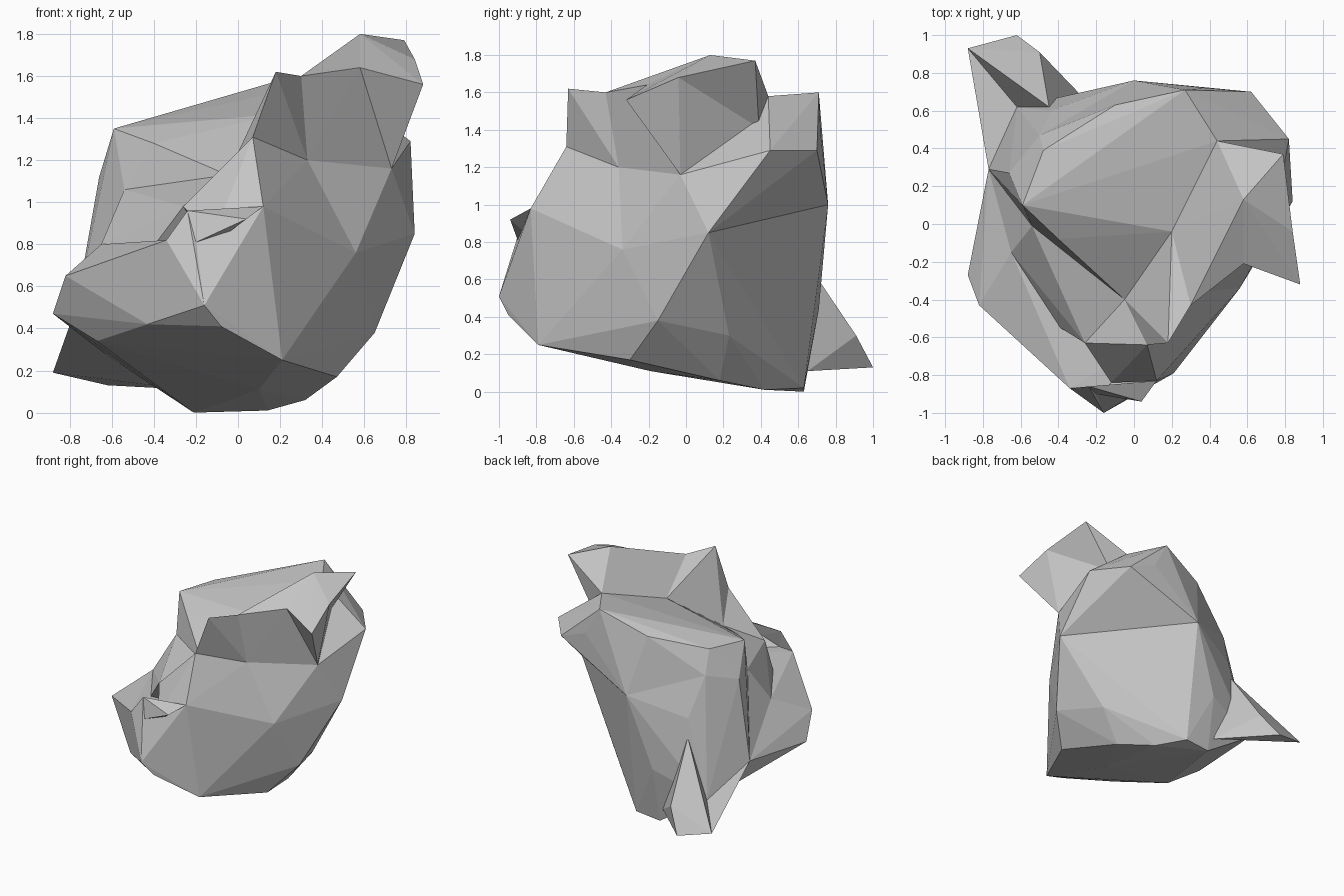
import bpy
import bmesh
import math
from mathutils import Vector

# Remove the default object
default_cube = bpy.data.objects.get("Cube")
if default_cube is not None:
    bpy.data.objects.remove(default_cube, do_unlink=True)

# One matte grey for the whole faceted form
grey = bpy.data.materials.new("stone_grey")
grey.use_nodes = True
tone = (0.56, 0.56, 0.56, 1)
grey.diffuse_color = tone
shader = grey.node_tree.nodes["Principled BSDF"]
shader.inputs["Base Color"].default_value = tone
shader.inputs["Roughness"].default_value = 1


def faceted_part(name, corners):
    """Make a flat-shaded convex block spanning the given corner points."""
    bm = bmesh.new()
    for corner in corners:
        bm.verts.new(Vector(corner))
    bmesh.ops.convex_hull(bm, input=bm.verts)
    loose = [v for v in bm.verts if not v.link_faces]
    bmesh.ops.delete(bm, geom=loose, context="VERTS")
    # Merge nearly coplanar triangles into broad planes
    bmesh.ops.dissolve_limit(
        bm, angle_limit=math.radians(2), verts=bm.verts, edges=bm.edges
    )
    bmesh.ops.recalc_face_normals(bm, faces=bm.faces)
    mesh = bpy.data.meshes.new(name)
    bm.to_mesh(mesh)
    bm.free()
    mesh.materials.append(grey)
    part = bpy.data.objects.new(name, mesh)
    bpy.context.scene.collection.objects.link(part)
    return part


# Corners shared by neighbouring parts
crown_front = (.2, -.04, 1.42)
crown_right = (-.4, -.08, 1.28)
crown_left = (.44, .44, 1.58)
temple = (-.54, -.01, 1.06)
brow_middle = (-.05, -.4, 1.13)
brow_left = (.07, -.64, 1.31)
ridge_dip = (.3, -.43, 1.6)
ear_root_front = (.33, -.36, 1.2)
ear_root_side = (.73, -.03, 1.16)
ear_root_back = (.56, .39, 1.41)
ear_peak = (.58, .13, 1.8)
ear_fold = (.58, -.21, 1.64)
ear_rim = (.84, -.04, 1.68)
cheek_left = (.56, -.34, .76)
cheek_right = (-.65, -.15, .8)
side_left = (.84, .12, .85)
side_left_low = (.65, -.15, .38)
side_right_low = (-.77, .29, .5)
bridge_right = (-.26, -.63, .98)
bridge_left = (.12, -.83, .98)
lip_notch = (-.2, -.9, .81)
lip_right = (-.34, -.87, .82)
lip_spike = (-.24, -.86, .96)
chin_tip = (-.16, -1, .51)
chin_left = (.21, -.79, .25)
base_left_front = (.47, -.3, .17)
base_back = (-.21, .63, 0)
base_right_back = (-.62, .62, .27)
tail_tip_right = (-.88, .93, .19)
tail_base = (-.25, .65, .11)

base = [
    base_left_front,
    base_back,
    base_right_back,
    (.1, -.19, .11),
    (.32, .18, .06),
    (.14, .42, .01),
]

# Corners where the upper and lower skull meet
skull_middle = [
    crown_front,
    crown_right,
    temple,
    (-.59, .1, 1.35),
    (-.48, .39, 1.36),
    (-.5, .47, 1.18),
    (-.66, .27, 1.12),
    (0, .76, 1),
    side_left,
    ear_root_side,
    ear_root_front,
    cheek_left,
]

# Sloping crown with the ledge overhanging the back
faceted_part("upper_skull", skull_middle + [
    crown_left,
    (.27, .71, 1.6),
    (-.1, .63, 1.45),
    (.39, .72, 1.38),
    (.62, .7, 1.29),
    (.82, .45, 1.29),
    ear_root_back,
])

# Tapering lower skull with the broad back plane
faceted_part("lower_skull", skull_middle + base + [
    (-.44, .6, .87),
    (-.2, .71, .44),
    (0, .63, .02),
    (.5, .23, .3),
    side_left_low,
    side_right_low,
])

# Forehead falling from the crown to the brow
faceted_part("forehead", [
    crown_front,
    crown_right,
    temple,
    brow_middle,
    ear_root_front,
    cheek_left,
])

# Snout root with a steep wall above the jaw shelf
faceted_part("snout_root", [
    temple,
    brow_middle,
    bridge_right,
    cheek_right,
    cheek_left,
    (-.47, -.5, .7),
    side_right_low,
])

# Wide jaw jutting to the front and right
faceted_part("jaw", [
    lip_right,
    lip_notch,
    chin_tip,
    chin_left,
    cheek_left,
    cheek_right,
    side_left_low,
    side_right_low,
    (-.54, -.68, .67),
    (-.82, -.43, .65),
    (-.88, -.27, .47),
    (-.67, -.4, .34),
    (-.43, -.75, .42),
    (-.08, -.95, .41),
] + base)

# Muzzle bridge running from the brow down to the chin
faceted_part("muzzle", [
    brow_left,
    brow_middle,
    ear_root_front,
    bridge_left,
    bridge_right,
    (-.12, -.84, .83),
    cheek_left,
    chin_left,
    base_left_front,
])

# Left flank of the lower face
faceted_part("muzzle_flank", [
    bridge_left,
    lip_notch,
    chin_tip,
    chin_left,
    cheek_left,
    base_left_front,
])

# Pointed lip fin and the nose ledge beside it
faceted_part("lip_fin", [lip_spike, lip_right, lip_notch, chin_tip])
faceted_part("nose", [
    lip_spike,
    lip_notch,
    bridge_left,
    (.04, -.94, .92),
    (-.04, -.87, .86),
])

# Raised brow ridge in two stretches, dipping before the ear
faceted_part("brow_ridge", [
    (.18, -.63, 1.62),
    ridge_dip,
    brow_left,
    brow_middle,
    ear_root_front,
    crown_front,
])
faceted_part("ear_ridge", [
    ridge_dip,
    ear_peak,
    ear_fold,
    brow_middle,
    ear_root_front,
    crown_front,
])

# Left ear, folded along two creases
ear_core = [ear_peak, ear_root_back]
faceted_part("left_ear_root", ear_core + [
    ear_fold,
    ear_root_front,
    ear_root_side,
    crown_front,
    crown_left,
])
faceted_part("left_ear_tip", ear_core + [
    ear_fold,
    ear_rim,
    ear_root_side,
    (.88, -.32, 1.56),
])
faceted_part("left_ear_back", ear_core + [
    ear_rim,
    crown_left,
    (.79, .37, 1.77),
])

# Pointed tail at the back right with a low web to the side
faceted_part("tail", [
    tail_tip_right,
    (-.62, 1, .13),
    (-.5, .91, .3),
    (-.45, .62, .73),
    tail_base,
    base_right_back,
])
faceted_part("tail_web", [
    tail_tip_right,
    tail_base,
    base_right_back,
    side_right_low,
])
